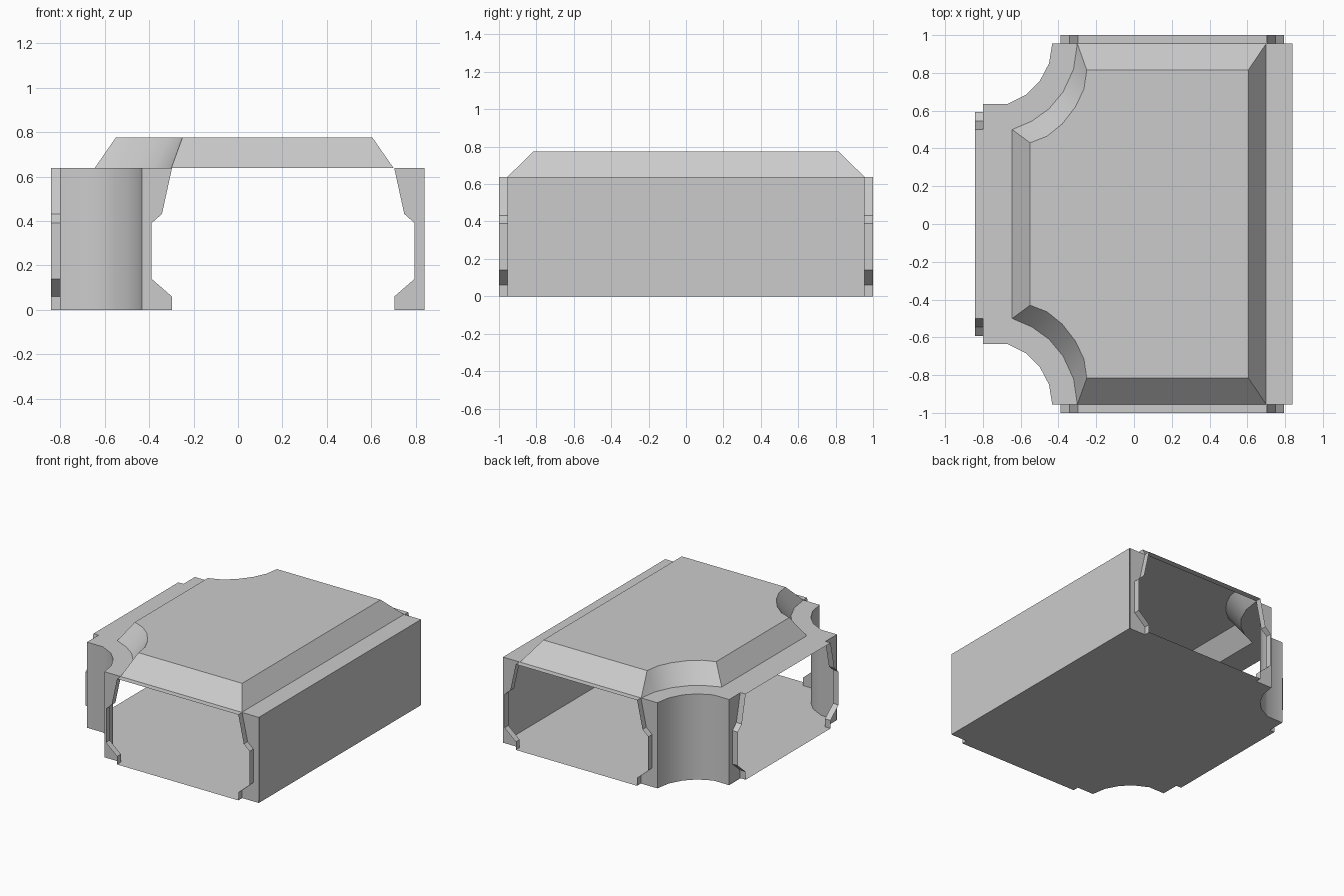
import bpy, bmesh
from math import pi, radians
from mathutils import Matrix

if "Cube" in bpy.data.objects:
    bpy.data.objects.remove(bpy.data.objects["Cube"])

WALL_H, ROOF_H = 0.638, 0.775


def make(name, verts, faces, matrix=None):
    me = bpy.data.meshes.new(name)
    me.from_pydata(verts, [], faces)
    bm = bmesh.new()
    bm.from_mesh(me)
    bmesh.ops.remove_doubles(bm, verts=bm.verts, dist=1e-5)
    bmesh.ops.recalc_face_normals(bm, faces=bm.faces)
    bm.to_mesh(me)
    bm.free()
    ob = bpy.data.objects.new(name, me)
    bpy.context.collection.objects.link(ob)
    if matrix:
        ob.matrix_world = matrix
    bpy.ops.object.select_all(action='DESELECT')
    ob.select_set(True)
    bpy.context.view_layer.objects.active = ob
    bpy.ops.object.shade_smooth_by_angle(angle=radians(32))
    return ob


def outline(half):
    """Close a half outline (y < 0) by mirroring it across the x axis."""
    return half + [(x, -y) for x, y in reversed(half)]


def loft(name, low, z0, high, z1, skip=()):
    n = len(low)
    verts = [(*p, z0) for p in low] + [(*p, z1) for p in high]
    faces = [(i, (i + 1) % n, (i + 1) % n + n, i + n)
             for i in range(n) if i not in skip]
    return make(name, verts, faces)


# plan outlines: right corner, then the curved corner round to the left opening
outer = outline([(.84, -.955), (-.433, -.955), (-.45, -.85), (-.50, -.755),
                 (-.57, -.685), (-.67, -.635), (-.80, -.635)])
roof_low = outline([(.70, -.955), (-.30, -.955), (-.32, -.82), (-.375, -.70),
                    (-.45, -.61), (-.54, -.545), (-.645, -.50)])
roof_top = outline([(.605, -.815), (-.25, -.815), (-.265, -.715), (-.31, -.62),
                    (-.38, -.53), (-.46, -.465), (-.55, -.43)])
n = len(outer)
front, left, back = 0, 6, 12

# floor, walls with three open sides, flat ledge, sloped roof and its top
floor = make("floor", [(*p, 0) for p in outer], [tuple(range(n))[::-1]])
loft("walls", outer, 0, outer, WALL_H, (front, left, back))
loft("roof_ledge", outer, WALL_H, roof_low, WALL_H, (front, back))
loft("roof_slope", roof_low, WALL_H, roof_top, ROOF_H)
make("roof_top", [(*p, ROOF_H) for p in roof_top], [tuple(range(n))])

# door frame: jamb faces either side and a lip around the whole opening
jamb = [(.50, 0), (.50, .06), (.592, .14), (.592, .39), (.545, .432), (.50, WALL_H)]
m = len(jamb)


def door_frame(name, matrix):
    loop = jamb + [(-u, z) for u, z in reversed(jamb)]
    k = len(loop)
    verts = [(u, 0, z) for u, z in loop] + [(u, -.045, z) for u, z in loop]
    faces = [(i, (i + 1) % k, (i + 1) % k + k, i + k) for i in range(k)]
    b = len(verts)
    verts += [(.635, 0, 0), (.635, 0, WALL_H), (-.635, 0, WALL_H), (-.635, 0, 0)]
    faces += [(b,) + tuple(range(m)) + (b + 1,),
              (b + 2,) + tuple(range(m, k)) + (b + 3,)]
    make(name, verts, faces, matrix)


door_frame("front_door_frame", Matrix.Translation((.203, -.955, 0)))
door_frame("back_door_frame", Matrix.Translation((.203, .955, 0)) @ Matrix.Rotation(pi, 4, 'Z'))
door_frame("left_door_frame", Matrix.Translation((-.797, 0, 0)) @ Matrix.Rotation(-pi / 2, 4, 'Z'))
